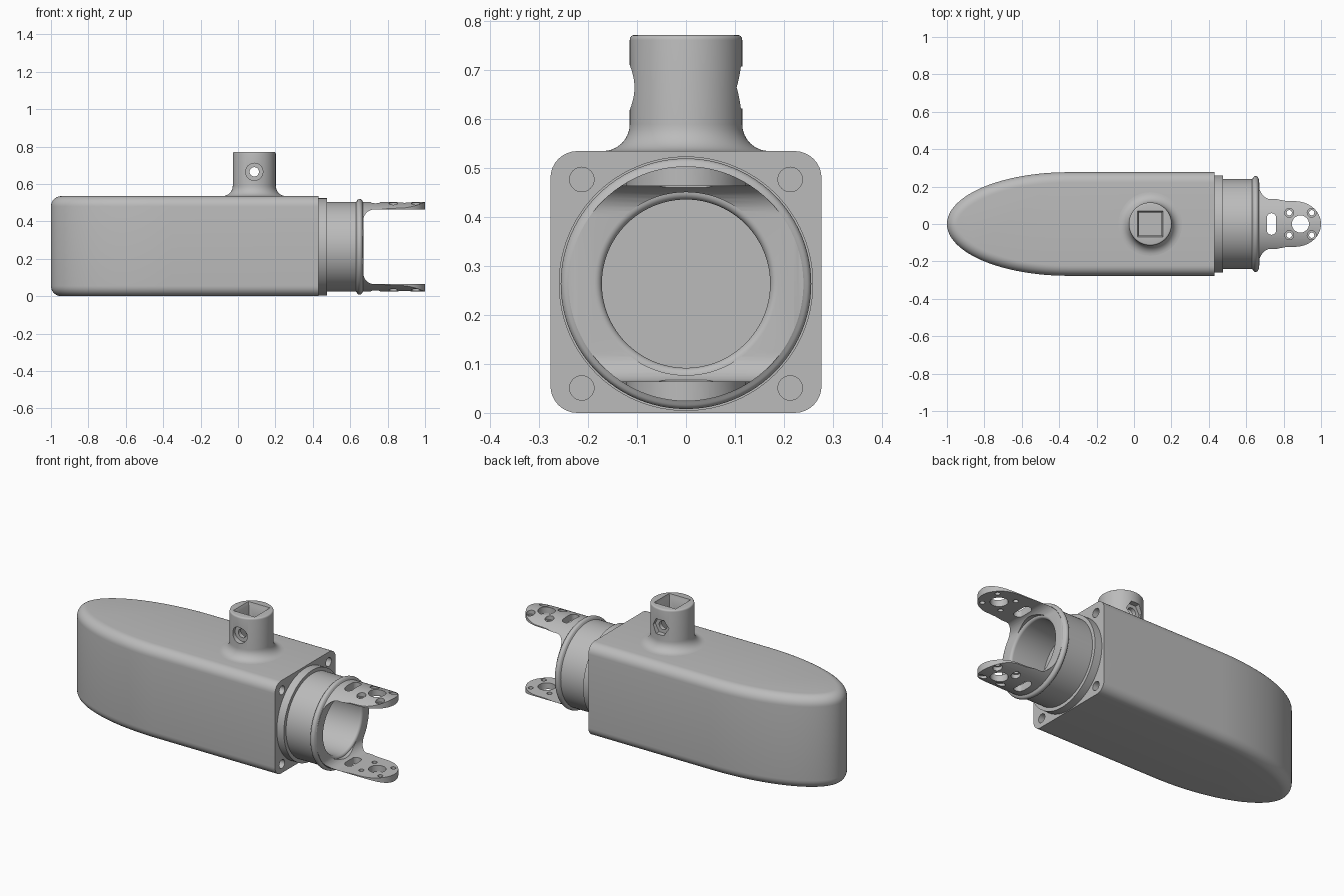
import bpy, bmesh
from math import sin, cos, pi, radians, sqrt
from mathutils import Matrix, Vector

if "Cube" in bpy.data.objects:
    bpy.data.objects.remove(bpy.data.objects["Cube"], do_unlink=True)

GREY = (0.5, 0.5, 0.5, 1)
metal = bpy.data.materials.new("plain_grey")
metal.use_nodes = True
metal.diffuse_color = GREY
metal.node_tree.nodes["Principled BSDF"].inputs["Base Color"].default_value = GREY

TOP = 0.535        # body height
MID = 0.264        # fork axis height
END = 0.43         # flat end of the body
POST_X = 0.087


def finish(bm, name):
    bmesh.ops.recalc_face_normals(bm, faces=bm.faces[:])
    mesh = bpy.data.meshes.new(name)
    bm.to_mesh(mesh)
    bm.free()
    mesh.materials.append(metal)
    obj = bpy.data.objects.new(name, mesh)
    bpy.context.collection.objects.link(obj)
    return obj


def arc(cx, cy, rx, ry, start, end, n):
    angles = [radians(start + (end - start) * i / n) for i in range(n + 1)]
    return [(cx + rx * cos(a), cy + ry * sin(a)) for a in angles]


def circle(cx, cy, r, n=32):
    return arc(cx, cy, r, r, 0, 360, n)[:-1]


def prism_mesh(points, axis, low, high):
    """Outline in the plane across an axis, extruded along it."""
    place = {"X": lambda a, b: (low, a, b),
             "Y": lambda a, b: (a, low, b),
             "Z": lambda a, b: (a, b, low)}[axis]
    bm = bmesh.new()
    face = bm.faces.new([bm.verts.new(place(a, b)) for a, b in points])
    grown = bmesh.ops.extrude_face_region(bm, geom=[face], use_keep_orig=True)
    shift = Vector([(high - low) * (axis == k) for k in "XYZ"])
    bmesh.ops.translate(bm, vec=shift, verts=[g for g in grown["geom"] if isinstance(g, bmesh.types.BMVert)])
    return bm


def prism(points, axis, low, high, name="cutter"):
    return finish(prism_mesh(points, axis, low, high), name)


def lathe(profile, axis, centre, steps=96, turn=0.0, name="cutter"):
    """Spin (along, radius) pairs around the X or Z axis through a centre."""
    bm = bmesh.new()
    verts = [bm.verts.new((r * cos(turn), r * sin(turn), t)) for t, r in profile]
    edges = [bm.edges.new(pair) for pair in zip(verts, verts[1:])]
    bmesh.ops.spin(bm, geom=verts + edges, cent=(0, 0, 0), axis=(0, 0, 1),
                   angle=2 * pi, steps=steps)
    bmesh.ops.remove_doubles(bm, verts=bm.verts[:], dist=1e-5)
    if axis == "X":
        bm.transform(Matrix.Rotation(pi / 2, 4, "Y"))
    bm.transform(Matrix.Translation(centre))
    return finish(bm, name)


def carve(obj, cutters, operation="DIFFERENCE"):
    bpy.context.view_layer.objects.active = obj
    for cutter in cutters:
        cutter.hide_render = True
        mod = obj.modifiers.new("carve", "BOOLEAN")
        mod.operation = operation
        mod.solver = "EXACT"
        mod.object = cutter
        bpy.ops.object.modifier_apply(modifier=mod.name)
        bpy.data.objects.remove(cutter, do_unlink=True)


def smooth(obj):
    bpy.ops.object.select_all(action="DESELECT")
    obj.select_set(True)
    bpy.context.view_layer.objects.active = obj
    bpy.ops.object.shade_smooth_by_angle(angle=radians(30))


# Body: rounded nose, straight sides, softened top and bottom rims
W = 0.277
outline = [(END, W)] + arc(-0.35, 0, 0.65, W, 90, 270, 48) + [(END, -W)]
bm = prism_mesh(outline, "Z", 0, TOP)
rims = [e for e in bm.edges
        if abs(e.verts[0].co.z - e.verts[1].co.z) < 1e-4
        and min(v.co.x for v in e.verts) < END - 0.01]
bmesh.ops.recalc_face_normals(bm, faces=bm.faces[:])
bmesh.ops.bevel(bm, geom=rims, offset=0.055, segments=8, profile=0.5,
                affect="EDGES", clamp_overlap=False)
body = finish(bm, "body")
carve(body, [prism(circle(y, MID + dz, 0.025), "X", END - 0.06, END + 0.1)
             for y in (-0.213, 0.213) for dz in (-0.213, 0.213)])
smooth(body)

# Post: flared foot and rounded rim
post = lathe([(0.5, 0), (0.5, 0.17)]
             + arc(TOP + 0.055, 0.17, 0.055, 0.055, 180, 270, 8)
             + arc(0.762, 0.107, 0.01, 0.008, 90, 0, 4) + [(0.772, 0)],
             "Z", (POST_X, 0, 0), name="post")
root2 = sqrt(2)
socket = lathe([(0.57, 0), (0.57, 0.061 * root2), (0.757, 0.061 * root2),
                (0.772, 0.069 * root2), (0.8, 0.069 * root2), (0.8, 0)],
               "Z", (POST_X, 0, 0), steps=4, turn=pi / 4)
BOLT_Z = 0.665
carve(post, [socket,
             prism(circle(POST_X, BOLT_Z, 0.025), "Y", -0.2, 0.2),
             prism(circle(POST_X, BOLT_Z, 0.046), "Y", -0.2, -0.085),
             prism(circle(POST_X, BOLT_Z, 0.05, 6), "Y", 0.085, 0.2)])
smooth(post)

# Fork: turned collar, sleeve and lip, with stock for the two arms
R = 0.24
fork = lathe([(END - 0.01, 0), (END - 0.01, 0.26), (0.475, 0.26), (0.475, R), (0.632, R)]
             + arc(0.65, R, 0.016, 0.016, 180, 0, 12)[1:-1]
             + [(0.668, R), (1.0, R), (1.0, 0)],
             "X", (0, 0, MID), name="fork")

# Arm outline in plan: concave neck and round head
side = [(0.4, 0.3), (0.668, 0.3), (0.668, 0.23), (0.674, 0.2), (0.686, 0.176),
        (0.706, 0.157), (0.735, 0.143), (0.77, 0.131), (0.81, 0.124)]
side += arc(0.86, 0, 0.14, 0.122, 90, 0, 16)
plan = side + [(x, -y) for x, y in reversed(side[:-1])]
carve(fork, [prism(plan, "Z", -0.2, 0.8)], "INTERSECT")

# Gap between the arms, with rounded inner corners, and the flared bore
GAP, FILLET, FACE = 0.2, 0.06, 0.67
gap = ([(1.1, MID + GAP)]
       + arc(FACE + FILLET, MID + GAP - FILLET, FILLET, FILLET, 90, 180, 10)
       + arc(FACE + FILLET, MID - GAP + FILLET, FILLET, FILLET, 180, 270, 10)
       + [(1.1, MID - GAP)])
bore = lathe([(0.45, 0), (0.45, 0.172)]
             + arc(0.655, 0.187, 0.015, 0.015, 270, 360, 6)
             + [(1.1, 0.187), (1.1, 0)], "X", (0, 0, MID))
carve(fork, [prism(gap, "Y", -0.4, 0.4), bore])

# Arm holes: centre hole, four counterbored screws and a slot
slot = arc(0.735, 0.033, 0.025, 0.025, 0, 180, 10) + arc(0.735, -0.033, 0.025, 0.025, 180, 360, 10)
holes = [prism(circle(0.89, 0, 0.046), "Z", -0.2, 0.8), prism(slot, "Z", -0.2, 0.8)]
for x in (0.83, 0.95):
    for y in (-0.06, 0.06):
        holes += [prism(circle(x, y, 0.014, 20), "Z", -0.2, 0.8),
                  prism(circle(x, y, 0.024, 24), "Z", MID + 0.214, 0.8),
                  prism(circle(x, y, 0.024, 24), "Z", -0.2, MID - 0.214)]
carve(fork, holes)
smooth(fork)
